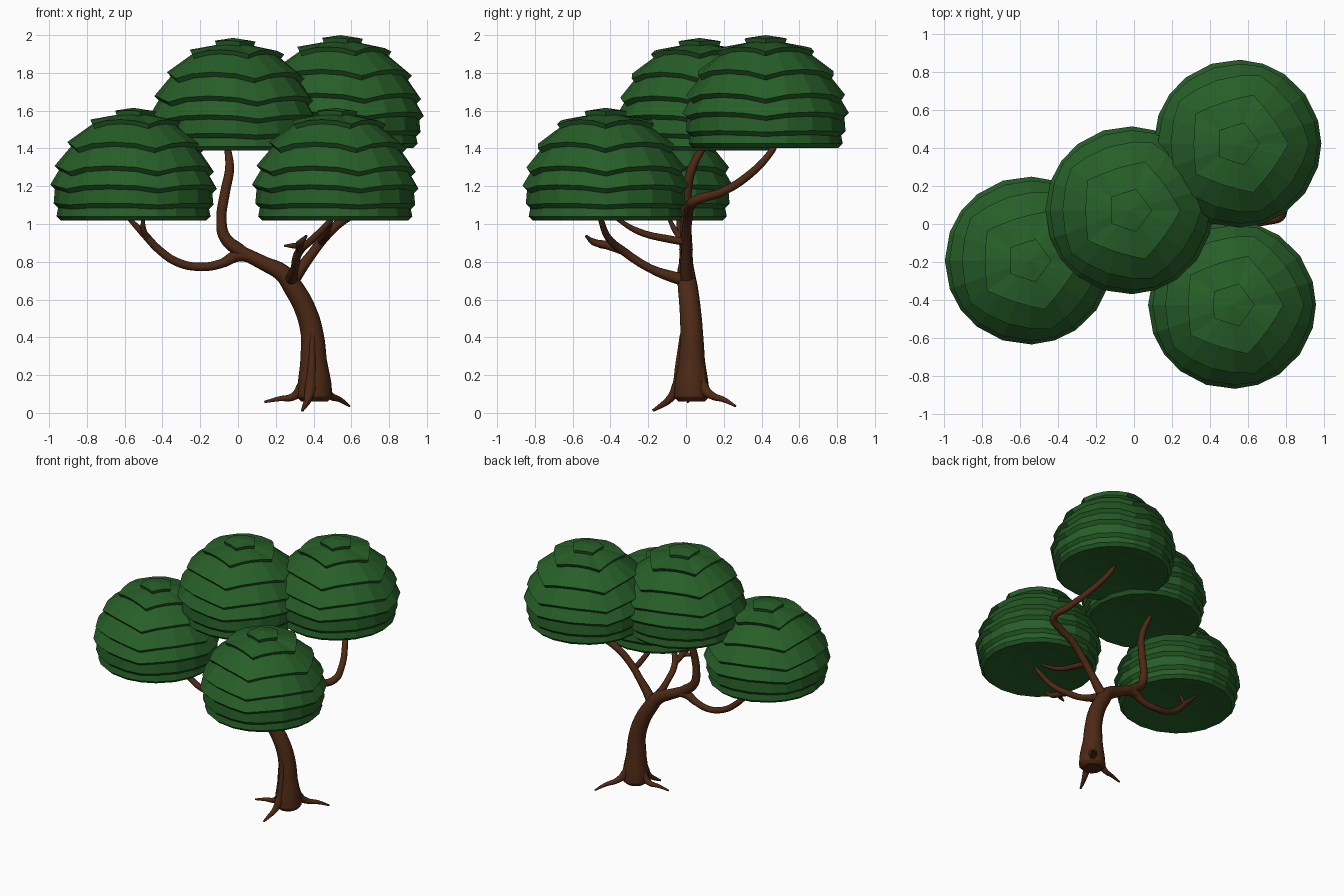
import bpy, bmesh, math
from mathutils import Vector


def material(name, rgb):
    m = bpy.data.materials.new(name)
    m.diffuse_color = (*rgb, 1)
    return m


LEAF = material("leaf_green", (0.02, 0.115, 0.021))
BARK = material("bark_brown", (0.075, 0.022, 0.007))


# Foliage: stacked shells whose lips go from pentagon (top) to circle (bottom)
def ring(bm, r, z, k, dz):
    """20-sided ring; k = roundness (0 pentagon, 1 circle), dz = lift at the side middles"""
    out = []
    for i in range(20):
        s, t = divmod(i, 4)
        t /= 4
        a = Vector((math.cos(math.tau * s / 5), math.sin(math.tau * s / 5)))
        b = Vector((math.cos(math.tau * (s + 1) / 5), math.sin(math.tau * (s + 1) / 5)))
        p = a.lerp(b, t)
        p *= r * ((1 - k) * p.length + k) / p.length
        out.append(bm.verts.new((p.x, p.y, z + dz * 4 * t * (1 - t))))
    return out


def canopy_mesh():
    # lip radius, height, roundness, wave
    lips = [(0.118, 0.577, 0.05, 0.006), (0.270, 0.510, 0.22, 0.025),
            (0.378, 0.382, 0.62, 0.034), (0.426, 0.258, 0.90, 0.032),
            (0.441, 0.168, 1.0, 0.022), (0.423, 0.083, 1.0, 0.008)]
    bm = bmesh.new()
    rings = []
    for r, z, k, dz in lips:
        rings.append(ring(bm, r, z, k, dz))
        rings.append(ring(bm, r - 0.004 - 0.02 * r / 0.44, z - 0.023, k, dz))
    for r, z in ((0.408, 0.022), (0.385, 0.0), (0.33, 0.004), (0.2, 0.025)):
        rings.append(ring(bm, r, z, 1, 0))
    for a, b in zip(rings, rings[1:]):
        for i in range(20):
            j = (i + 1) % 20
            bm.faces.new((a[i], b[i], b[j], a[j]))
    top = bm.verts.new((0, 0, 0.597))
    low = bm.verts.new((0, 0, 0.035))
    for i in range(20):
        j = (i + 1) % 20
        bm.faces.new((top, rings[0][i], rings[0][j]))
        bm.faces.new((low, rings[-1][j], rings[-1][i]))
    bmesh.ops.recalc_face_normals(bm, faces=bm.faces)
    me = bpy.data.meshes.new("canopy")
    bm.to_mesh(me)
    bm.free()
    me.materials.append(LEAF)
    return me


CANOPY = canopy_mesh()
for name, loc in (("canopy_left", (-0.553, -0.192, 1.018)),
                  ("canopy_middle", (-0.025, 0.072, 1.388)),
                  ("canopy_back_right", (0.543, 0.422, 1.403)),
                  ("canopy_front_right", (0.515, -0.425, 1.018))):
    o = bpy.data.objects.new(name, CANOPY)
    o.location = loc
    bpy.context.collection.objects.link(o)


# Wood: tapered smooth tubes; each point is x, y, z, radius
def tube(name, pts):
    cu = bpy.data.curves.new(name, 'CURVE')
    cu.dimensions = '3D'
    cu.bevel_depth = 1.0
    cu.bevel_resolution = 4
    cu.resolution_u = 6
    cu.use_fill_caps = True
    sp = cu.splines.new('BEZIER')
    sp.bezier_points.add(len(pts) - 1)
    for bp, (x, y, z, r) in zip(sp.bezier_points, pts):
        bp.co = (x, y, z)
        bp.radius = r
        bp.handle_left_type = bp.handle_right_type = 'AUTO'
    cu.materials.append(BARK)
    o = bpy.data.objects.new(name, cu)
    bpy.context.collection.objects.link(o)
    bpy.ops.object.select_all(action='DESELECT')
    o.select_set(True)
    bpy.context.view_layer.objects.active = o
    bpy.ops.object.convert(target='MESH')
    bpy.ops.object.shade_smooth_by_angle(angle=math.radians(50))


tube("trunk", [(0.405, 0.03, 0.06, 0.07), (0.405, 0.03, 0.085, 0.094), (0.405, 0.03, 0.15, 0.09),
               (0.40, 0.03, 0.28, 0.07), (0.392, 0.03, 0.42, 0.06), (0.355, 0.022, 0.55, 0.056),
               (0.295, 0.01, 0.66, 0.053), (0.235, 0.0, 0.74, 0.047), (0.14, 0.0, 0.79, 0.038),
               (0.03, 0.0, 0.845, 0.034), (0.0, 0.0, 0.86, 0.03)])
tube("branch_middle", [(0.07, 0, 0.82, 0.03), (0.0, 0, 0.865, 0.036), (-0.07, 0, 0.93, 0.031),
                       (-0.088, 0, 1.02, 0.027), (-0.068, 0.005, 1.17, 0.026),
                       (-0.045, 0.03, 1.29, 0.024), (-0.055, 0.09, 1.40, 0.018),
                       (-0.06, 0.12, 1.43, 0.008)])
tube("branch_left", [(0.09, 0, 0.815, 0.03), (0.01, 0, 0.835, 0.034), (-0.09, 0, 0.79, 0.024),
                     (-0.2, 0.01, 0.773, 0.022), (-0.32, 0, 0.797, 0.022),
                     (-0.42, -0.01, 0.865, 0.021), (-0.5, -0.03, 0.95, 0.02),
                     (-0.6, -0.04, 1.05, 0.008)])
tube("twig_left", [(-0.47, -0.02, 0.915, 0.016), (-0.50, -0.06, 0.97, 0.015), (-0.50, -0.1, 1.05, 0.007)])
tube("branch_back_right", [(0.28, 0.01, 0.68, 0.035), (0.32, 0, 0.745, 0.033), (0.39, 0, 0.84, 0.026),
                           (0.46, 0, 0.93, 0.025), (0.57, 0.01, 1.03, 0.025),
                           (0.70, 0.02, 1.09, 0.026), (0.775, 0.05, 1.125, 0.026),
                           (0.75, 0.18, 1.165, 0.023), (0.67, 0.34, 1.265, 0.021),
                           (0.59, 0.46, 1.395, 0.017), (0.58, 0.48, 1.43, 0.008)])
tube("branch_front_right", [(0.28, 0.01, 0.70, 0.035), (0.285, -0.07, 0.72, 0.03),
                            (0.30, -0.19, 0.765, 0.022), (0.325, -0.33, 0.855, 0.022),
                            (0.40, -0.41, 0.925, 0.019), (0.49, -0.45, 1.02, 0.015),
                            (0.51, -0.46, 1.05, 0.008)])
tube("branch_front_right_upper", [(0.44, 0.0, 0.905, 0.02), (0.45, -0.08, 0.918, 0.02),
                                  (0.475, -0.25, 0.96, 0.017), (0.50, -0.4, 1.05, 0.008)])
tube("twig_front", [(0.325, -0.33, 0.855, 0.02), (0.325, -0.42, 0.888, 0.022),
                    (0.335, -0.49, 0.905, 0.018), (0.362, -0.53, 0.937, 0.007)])
tube("twig_front_side", [(0.33, -0.42, 0.885, 0.018), (0.29, -0.45, 0.885, 0.014), (0.245, -0.47, 0.885, 0.005)])

# Roots running down the trunk and out to three tips
tube("root_left", [(0.36, 0.03, 0.25, 0.02), (0.335, 0.03, 0.13, 0.03), (0.29, 0.03, 0.085, 0.02),
                   (0.22, 0.02, 0.075, 0.013), (0.14, 0.01, 0.058, 0.006)])
tube("root_front", [(0.395, -0.02, 0.42, 0.012), (0.39, -0.038, 0.25, 0.02), (0.382, -0.05, 0.13, 0.03),
                    (0.37, -0.09, 0.07, 0.02), (0.355, -0.13, 0.04, 0.014), (0.34, -0.175, 0.012, 0.007)])
tube("root_back", [(0.43, 0.075, 0.25, 0.02), (0.455, 0.095, 0.13, 0.03), (0.49, 0.14, 0.09, 0.02),
                   (0.54, 0.2, 0.07, 0.014), (0.59, 0.262, 0.036, 0.006)])
